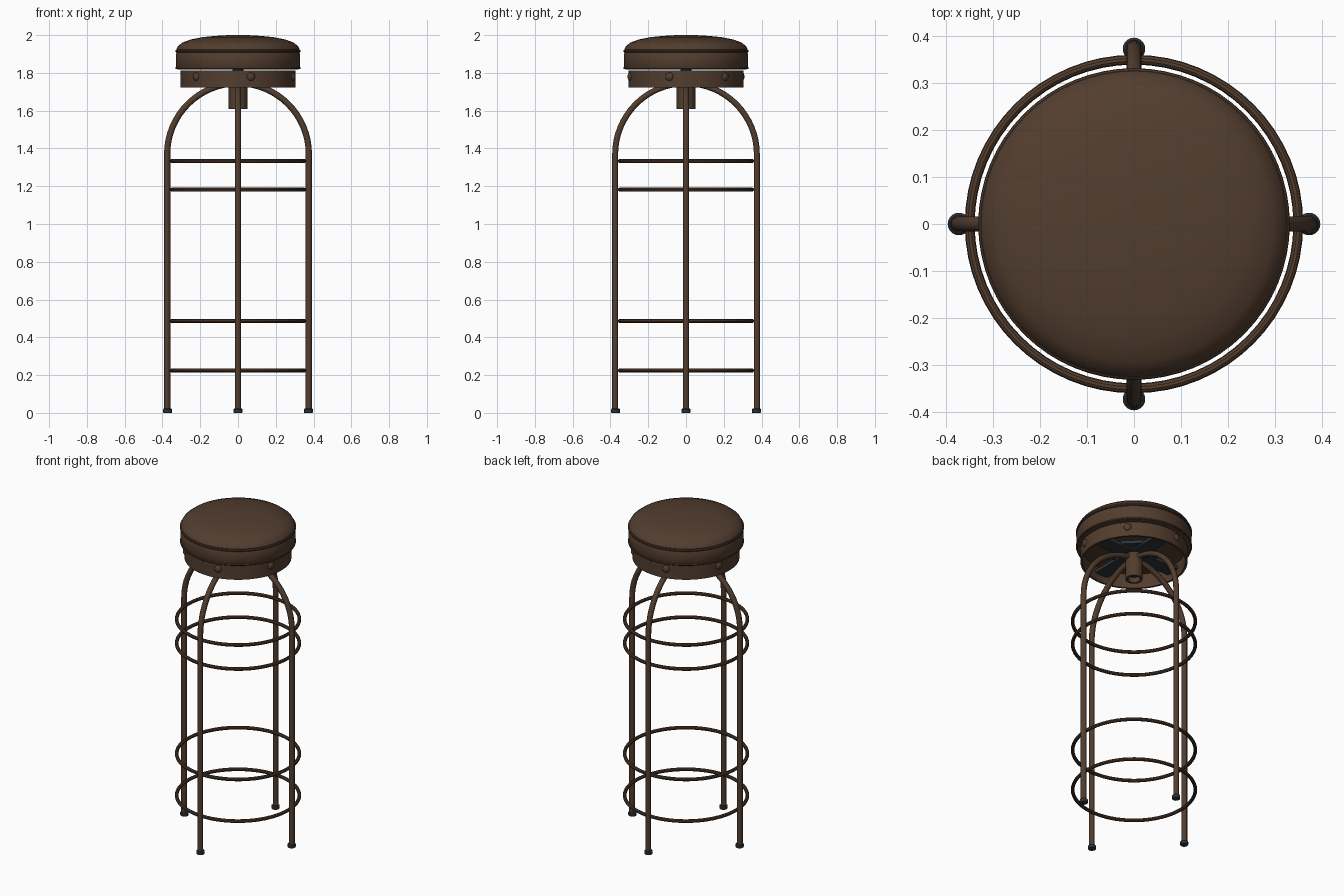
import bpy
import math
from mathutils import Matrix

cube = bpy.data.objects.get("Cube")
if cube:
    bpy.data.objects.remove(cube)


def material(name, color):
    mat = bpy.data.materials.new(name)
    mat.use_nodes = True
    mat.diffuse_color = color
    mat.node_tree.nodes["Principled BSDF"].inputs["Base Color"].default_value = color
    return mat


BROWN = material("dark brown", (0.085, 0.047, 0.028, 1))
DARK = material("blue black", (0.028, 0.034, 0.04, 1))


def finish(obj, name, mat, angle=35):
    obj.name = name
    obj.data.materials.append(mat)
    bpy.ops.object.select_all(action="DESELECT")
    obj.select_set(True)
    bpy.context.view_layer.objects.active = obj
    bpy.ops.object.shade_smooth_by_angle(angle=math.radians(angle))
    return obj


def lathe(name, profile, mat, segments=64, closed=False):
    """Revolve a (radius, height) profile around the z axis."""
    verts, faces, n = [], [], len(profile)
    for s in range(segments):
        a = math.tau * s / segments
        verts += [(r * math.cos(a), r * math.sin(a), z) for r, z in profile]
    for s in range(segments):
        t = (s + 1) % segments
        for i in range(n if closed else n - 1):
            j = (i + 1) % n
            faces.append((s * n + i, t * n + i, t * n + j, s * n + j))
    if not closed:
        faces.append([s * n for s in reversed(range(segments))])
        faces.append([s * n + n - 1 for s in range(segments)])
    mesh = bpy.data.meshes.new(name)
    mesh.from_pydata(verts, [], faces)
    obj = bpy.data.objects.new(name, mesh)
    bpy.context.collection.objects.link(obj)
    return finish(obj, name, mat)


def hoop(name, radius, tube, z):
    bpy.ops.mesh.primitive_torus_add(
        major_radius=radius, minor_radius=tube, location=(0, 0, z),
        major_segments=64, minor_segments=10)
    return finish(bpy.context.object, name, BROWN)


def tube_path(name, points, radius):
    curve = bpy.data.curves.new(name, "CURVE")
    curve.dimensions = "3D"
    curve.bevel_depth = radius
    curve.bevel_resolution = 3
    curve.use_fill_caps = True
    spline = curve.splines.new("POLY")
    spline.points.add(len(points) - 1)
    for p, co in zip(spline.points, points):
        p.co = (*co, 1)
    obj = bpy.data.objects.new(name, curve)
    bpy.context.collection.objects.link(obj)
    bpy.ops.object.select_all(action="DESELECT")
    obj.select_set(True)
    bpy.context.view_layer.objects.active = obj
    bpy.ops.object.convert(target="MESH")
    return finish(bpy.context.object, name, BROWN, 50)


def plate(name, size, z, turn=0):
    bpy.ops.mesh.primitive_cube_add(size=1, location=(0, 0, z))
    obj = bpy.context.object
    obj.data.transform(Matrix.Rotation(turn, 4, "Z") @ Matrix.Diagonal((*size, 1)))
    return finish(obj, name, DARK)


# Padded seat: straight band below, domed cushion above, piping at the seams
lathe("seat_band", [(0.31, 1.817), (0.322, 1.82), (0.328, 1.83),
                    (0.328, 1.9), (0.322, 1.912)], BROWN)
dome = [(0.322, 1.91), (0.326, 1.925), (0.318, 1.942), (0.295, 1.96), (0.25, 1.977),
        (0.19, 1.989), (0.12, 1.996), (0.05, 2.0), (0.01, 2.0)]
cushion = lathe("seat_cushion", dome, BROWN)
hoop("seat_top_piping", 0.325, 0.007, 1.915)
hoop("seat_bottom_piping", 0.324, 0.007, 1.826)

# Open skirt under the seat, with domed studs
lathe("skirt", [(0.305, 1.722), (0.305, 1.812), (0.293, 1.812), (0.293, 1.722)],
      BROWN, closed=True)
for k in range(6):
    a = math.radians(-17 + 60 * k)
    bpy.ops.mesh.primitive_uv_sphere_add(
        segments=16, ring_count=8, radius=0.022,
        location=(0.304 * math.cos(a), 0.304 * math.sin(a), 1.78))
    stud = bpy.context.object
    stud.scale = (0.6, 1, 1)
    stud.rotation_euler.z = a
    finish(stud, "skirt_stud", BROWN)

# Swivel mount: crossed bars, square plate, post and hollow hub
plate("mount_bar_x", (0.585, 0.09, 0.02), 1.775)
plate("mount_bar_y", (0.09, 0.585, 0.02), 1.775)
plate("mount_plate", (0.25, 0.25, 0.02), 1.785, math.pi / 4)
lathe("swivel_post", [(0.03, 1.64), (0.03, 1.83)], DARK, 24)
lathe("hub", [(0.05, 1.61), (0.05, 1.765), (0.036, 1.765), (0.036, 1.61)],
      BROWN, 24, closed=True)

# Four legs that arch in to the hub, each on a rubber foot
LEG, BEND, STEPS = 0.375, 1.37, 16
arch = [(LEG, 0.01)]
for s in range(STEPS + 1):
    a = math.pi / 2 * s / STEPS
    arch.append((LEG * math.cos(a), BEND + LEG * math.sin(a)))
arch[-1] = (0.04, arch[-1][1])
arch.sort(key=lambda p: -p[0])
for k, side in enumerate(("left", "back", "right", "front")):
    a = math.pi / 2 * k
    c, s = math.cos(a), math.sin(a)
    tube_path(side + "_leg", [(r * c, r * s, z) for r, z in arch], 0.0165)
    foot = lathe(side + "_foot", [(0.022, 0), (0.024, 0.004), (0.024, 0.018),
                                  (0.019, 0.023)], DARK, 20)
    foot.location = (0.373 * c, 0.373 * s, 0)

# Foot-rest and bracing hoops
for name, z in (("lowest_hoop", 0.225), ("footrest_hoop", 0.487),
                ("upper_hoop", 1.182), ("top_hoop", 1.333)):
    hoop(name, 0.35, 0.0105, z)
